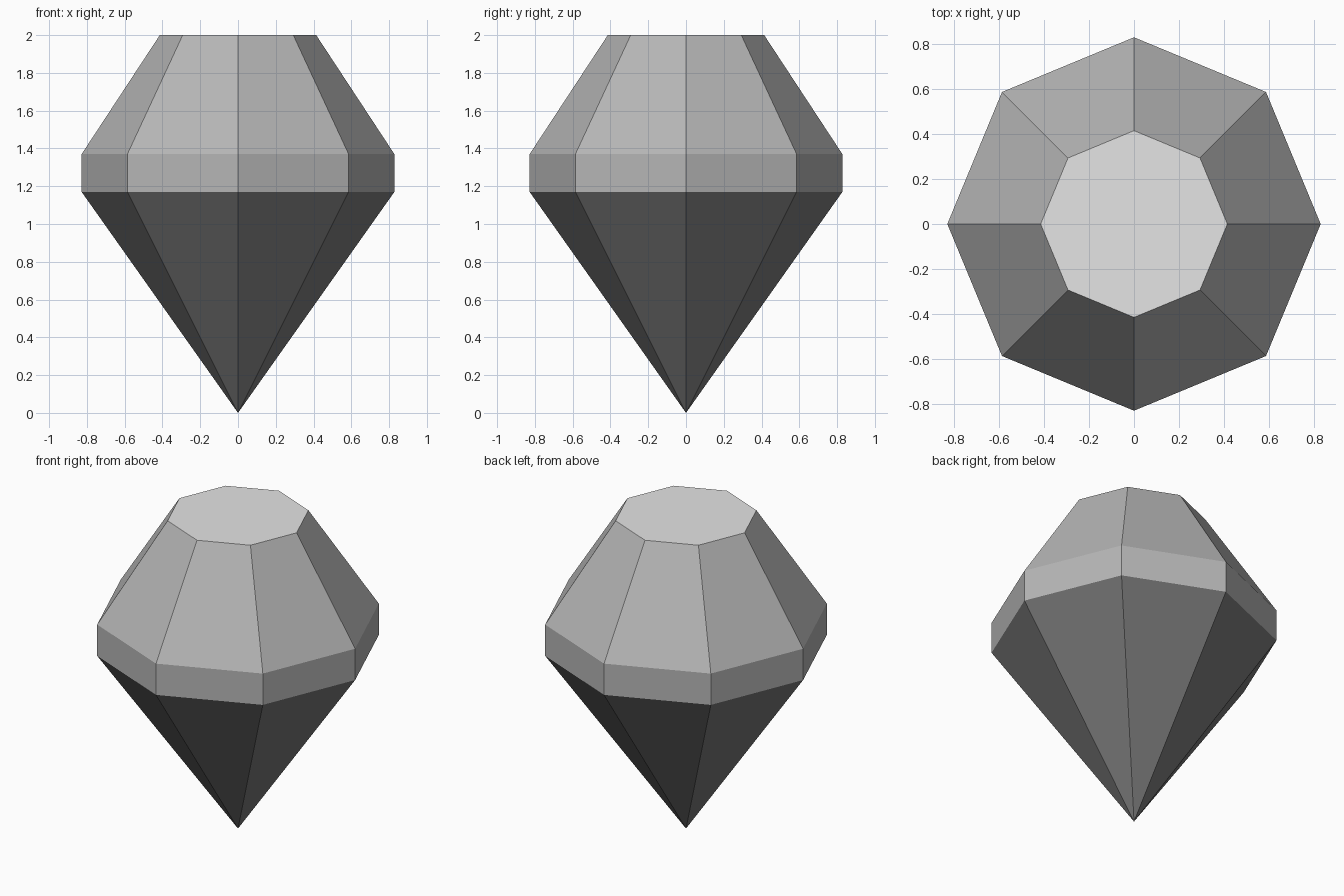
import bpy
import bmesh
from math import cos, sin, pi

cube = bpy.data.objects.get("Cube")
if cube:
    bpy.data.objects.remove(cube, do_unlink=True)

SIDES = 8
TOP_RADIUS, GIRDLE_RADIUS = 0.414, 0.828
GIRDLE_LOW, GIRDLE_HIGH, HEIGHT = 1.17, 1.37, 2.0


def make_material(name, value):
    mat = bpy.data.materials.new(name)
    mat.use_nodes = True
    color = (value, value, value, 1)
    mat.diffuse_color = color
    mat.node_tree.nodes["Principled BSDF"].inputs["Base Color"].default_value = color
    return mat


def ring(bm, radius, z):
    angles = [2 * pi * i / SIDES for i in range(SIDES)]
    return [bm.verts.new((radius * cos(a), radius * sin(a), z)) for a in angles]


def bridge(bm, low, high, slot):
    for i in range(SIDES):
        j = (i + 1) % SIDES
        bm.faces.new((low[i], low[j], high[j], high[i])).material_index = slot


bm = bmesh.new()
tip = bm.verts.new((0, 0, 0))
low = ring(bm, GIRDLE_RADIUS, GIRDLE_LOW)
high = ring(bm, GIRDLE_RADIUS, GIRDLE_HIGH)
top = ring(bm, TOP_RADIUS, HEIGHT)

# Pointed lower facets
for i in range(SIDES):
    bm.faces.new((tip, low[(i + 1) % SIDES], low[i])).material_index = 2

# Upright band, sloping crown and flat top
bridge(bm, low, high, 1)
bridge(bm, high, top, 1)
bm.faces.new(top).material_index = 0
bm.normal_update()

mesh = bpy.data.meshes.new("cut_gem")
bm.to_mesh(mesh)
bm.free()
for name, value in (("light grey", 0.78), ("mid grey", 0.47), ("dark grey", 0.19)):
    mesh.materials.append(make_material(name, value))
bpy.context.collection.objects.link(bpy.data.objects.new("cut_gem", mesh))
